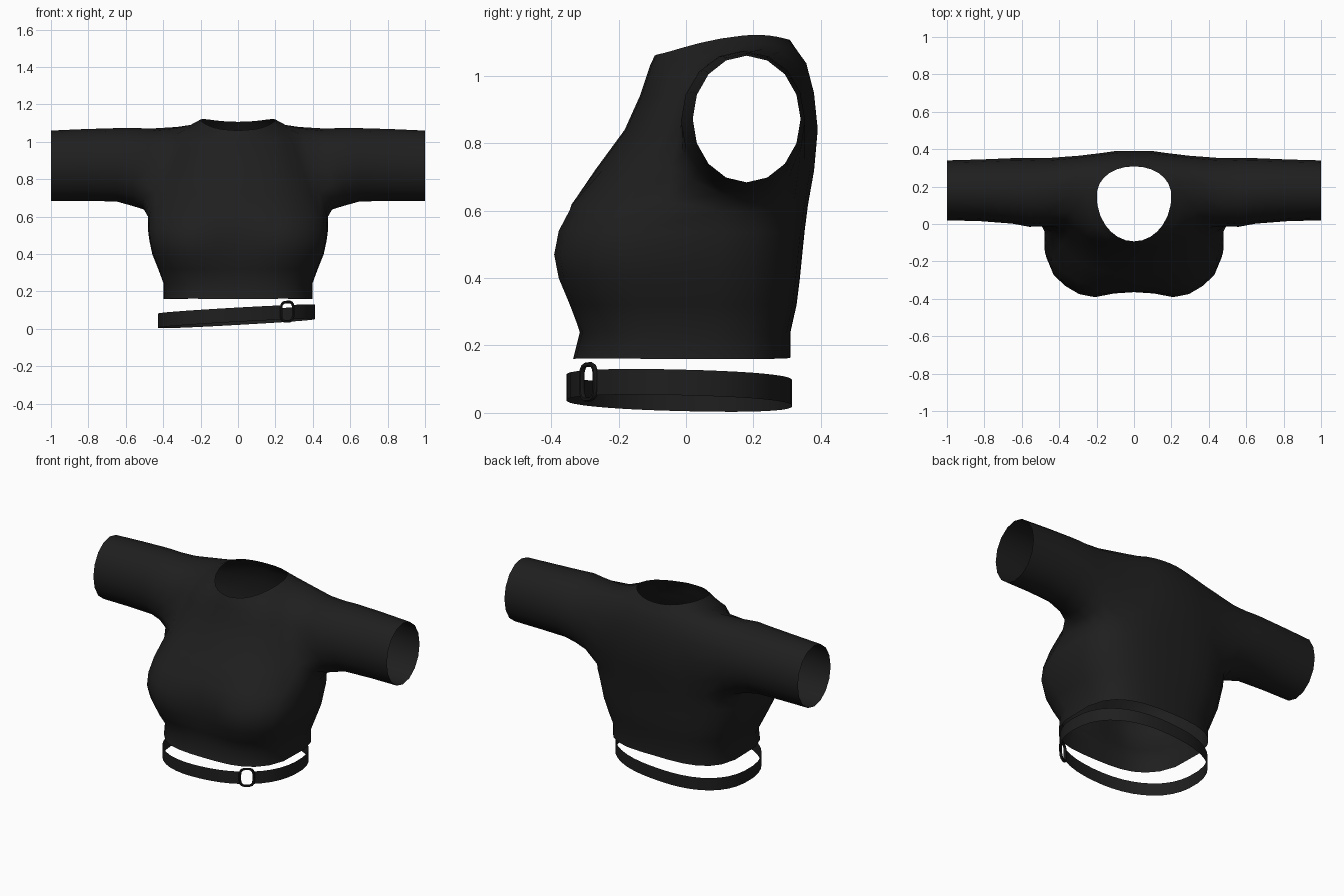
import bpy, bmesh, math
from mathutils import Vector

if "Cube" in bpy.data.objects:
    bpy.data.objects.remove(bpy.data.objects["Cube"])


def material(name, v):
    m = bpy.data.materials.new(name)
    m.diffuse_color = (v, v, v, 1)
    m.use_nodes = True
    m.node_tree.nodes["Principled BSDF"].inputs["Base Color"].default_value = m.diffuse_color
    return m


FABRIC = material("black fabric", 0.0135)
METAL = material("dark metal", 0.010)


def finish(name, bm, mat, angle=60):
    me = bpy.data.meshes.new(name)
    bm.to_mesh(me)
    bm.free()
    me.materials.append(mat)
    ob = bpy.data.objects.new(name, me)
    bpy.context.collection.objects.link(ob)
    bpy.ops.object.select_all(action='DESELECT')
    ob.select_set(True)
    bpy.context.view_layer.objects.active = ob
    bpy.ops.object.shade_smooth_by_angle(angle=math.radians(angle))
    return ob


def oval(t, hw, yf, yc, yb, nf, nb):
    """Squared oval: t = 0 at the front, pi at the back."""
    s, c = math.sin(t), math.cos(t)
    n = nf if c > 0 else nb
    r = max(0.0, 1 - abs(s) ** n) ** (1 / n)
    return hw * s, yc + ((yf - yc) if c > 0 else (yb - yc)) * r


# ---- top: half body lofted from hem to neckline, sleeve grown from the armhole ----
COLS = [math.radians(a) for a in (0, 13, 26, 38, 50, 64, 79, 97, 112, 125, 138, 152, 166, 180)]
# half width, y front, y centre, y back, front and back squareness, z front, side, back, bust
RINGS = [
    (.40, -.335, .00, .31, 2.8, 3, .16, .16, .165, .005),
    (.40, -.315, .00, .31, 2.8, 3, .24, .24, .24, .005),
    (.43, -.340, .00, .328, 3.2, 3, .32, .32, .32, .015),
    (.462, -.358, .00, .338, 3.6, 3, .40, .40, .40, .028),
    (.477, -.364, .00, .345, 3.8, 3, .47, .47, .47, .034),
    (.486, -.360, .02, .352, 3.4, 3, .54, .535, .54, .026),
    (.490, -.338, .04, .362, 2.7, 3, .62, .60, .62, .014),
    (.440, -.270, .05, .380, 2.2, 3.6, .72, .71, .72, .004),
    (.385, -.182, .04, .391, 2.0, 4, .84, .85, .84, 0),
    (.350, -.137, .07, .380, 2.0, 4, .94, .97, .94, 0),
    (.320, -.117, .12, .358, 2.0, 3, 1.0, 1.080, 1.02, 0),
    (.255, -.107, .14, .337, 2.0, 2.4, 1.03, 1.093, 1.06, 0),
    (.200, -.093, .15, .308, 2.0, 2.1, 1.06, 1.122, 1.105, 0),
]
LOW, HIGH, FRONT, BACK = 6, 10, 6, 10      # armhole limits in rings and columns

bm = bmesh.new()
grid = []
for hw, yf, yc, yb, nf, nb, zf, zs, zb, bust in RINGS:
    row = []
    for t in COLS:
        x, y = oval(t, hw, yf, yc, yb, nf, nb)
        if math.cos(t) > 0:
            y -= bust * math.exp(-((x - .24) / .11) ** 2)
        base = zf + (zb - zf) * t / math.pi
        w = max(0, math.cos(t - math.radians(110))) ** 2
        row.append(bm.verts.new((x if 0 < t < 3.14 else 0, y, base + (zs - base) * w)))
    grid.append(row)
for i in range(len(RINGS) - 1):
    for j in range(len(COLS) - 1):
        if not (LOW <= i < HIGH and FRONT <= j < BACK):
            bm.faces.new((grid[i][j], grid[i][j + 1], grid[i + 1][j + 1], grid[i + 1][j]))

# sleeve: armhole loop, then oval rings out to the cuff
loop = ([grid[LOW][j] for j in range(FRONT, BACK)] + [grid[i][BACK] for i in range(LOW, HIGH)]
        + [grid[HIGH][j] for j in range(BACK, FRONT, -1)]
        + [grid[i][FRONT] for i in range(HIGH, LOW, -1)])
N = len(loop)
soft = set(loop)
for x, cy, ry, cz, rz in ((.50, .166, .192, .857, .222), (.56, .169, .184, .865, .209),
                          (.65, .177, .175, .877, .196), (.82, .180, .165, .876, .192),
                          (1.0, .180, .160, .872, .188)):
    new = []
    for k in range(N):
        a = math.radians(225) + 2 * math.pi * k / N
        new.append(bm.verts.new((x, cy + ry * math.cos(a), cz + rz * math.sin(a))))
    for k in range(N):
        m = (k + 1) % N
        bm.faces.new((loop[k], loop[m], new[m], new[k]))
    if x < .52:
        soft.update(new)
    loop = new

# relax the cloth around the armhole seam
for i in range(LOW + 1, HIGH + 1):
    soft.update((grid[i][FRONT - 1], grid[i][BACK + 1]))
for _ in range(3):
    bmesh.ops.smooth_vert(bm, verts=list(soft), factor=.4,
                          use_axis_x=True, use_axis_y=True, use_axis_z=True)

# mirror the half and weld the centre seam
half = bm.verts[:] + bm.edges[:] + bm.faces[:]
dup = bmesh.ops.duplicate(bm, geom=half)["geom"]
for v in dup:
    if isinstance(v, bmesh.types.BMVert):
        v.co.x = -v.co.x
bmesh.ops.reverse_faces(bm, faces=[f for f in dup if isinstance(f, bmesh.types.BMFace)])
bmesh.ops.remove_doubles(bm, verts=bm.verts[:], dist=.0005)
finish("cropped_top", bm, FABRIC, 120)


# ---- strap: tilted open band below the hem, broken at the buckle ----
def strap_point(t):
    x, y = oval(t, .42, -.355, -.02, .315, 2.2, 2.4)
    return Vector((x - .008, y, .067 + .056 * (x - .008) - .025 * y))


T0, GAP, STEPS = math.asin(.645), .085, 40
bm = bmesh.new()
prev = None
for k in range(STEPS + 1):
    p = strap_point(T0 + GAP + (2 * math.pi - 2 * GAP) * k / STEPS)
    pair = [bm.verts.new(p + Vector((0, 0, h))) for h in (-.038, .038)]
    if prev:
        bm.faces.new((prev[0], pair[0], pair[1], prev[1]))
    prev = pair
finish("waist_strap", bm, FABRIC)

# ---- buckle: upright rounded ring joining the strap ends ----
centre = strap_point(T0)
along = (strap_point(T0 + .05) - strap_point(T0 - .05)).normalized()
out = along.cross(Vector((0, 0, 1))).normalized()


def squared(v):
    return math.copysign(abs(v) ** .6, v)


bm = bmesh.new()
MAJ, MIN = 16, 6
rings = []
for k in range(MAJ):
    a = 2 * math.pi * (k + .5) / MAJ
    ring = []
    for m in range(MIN):
        b = 2 * math.pi * m / MIN
        u = squared(math.cos(a)) * (.039 + .007 * math.cos(b))
        w = squared(math.sin(a)) * (.052 + .007 * math.cos(b))
        ring.append(bm.verts.new(centre + along * u + Vector((0, 0, w + .003))
                                 + out * .008 * math.sin(b)))
    rings.append(ring)
for k in range(MAJ):
    for m in range(MIN):
        a, b = rings[k], rings[(k + 1) % MAJ]
        bm.faces.new((a[m], b[m], b[(m + 1) % MIN], a[(m + 1) % MIN]))
bmesh.ops.recalc_face_normals(bm, faces=bm.faces[:])
finish("strap_ring", bm, METAL)
